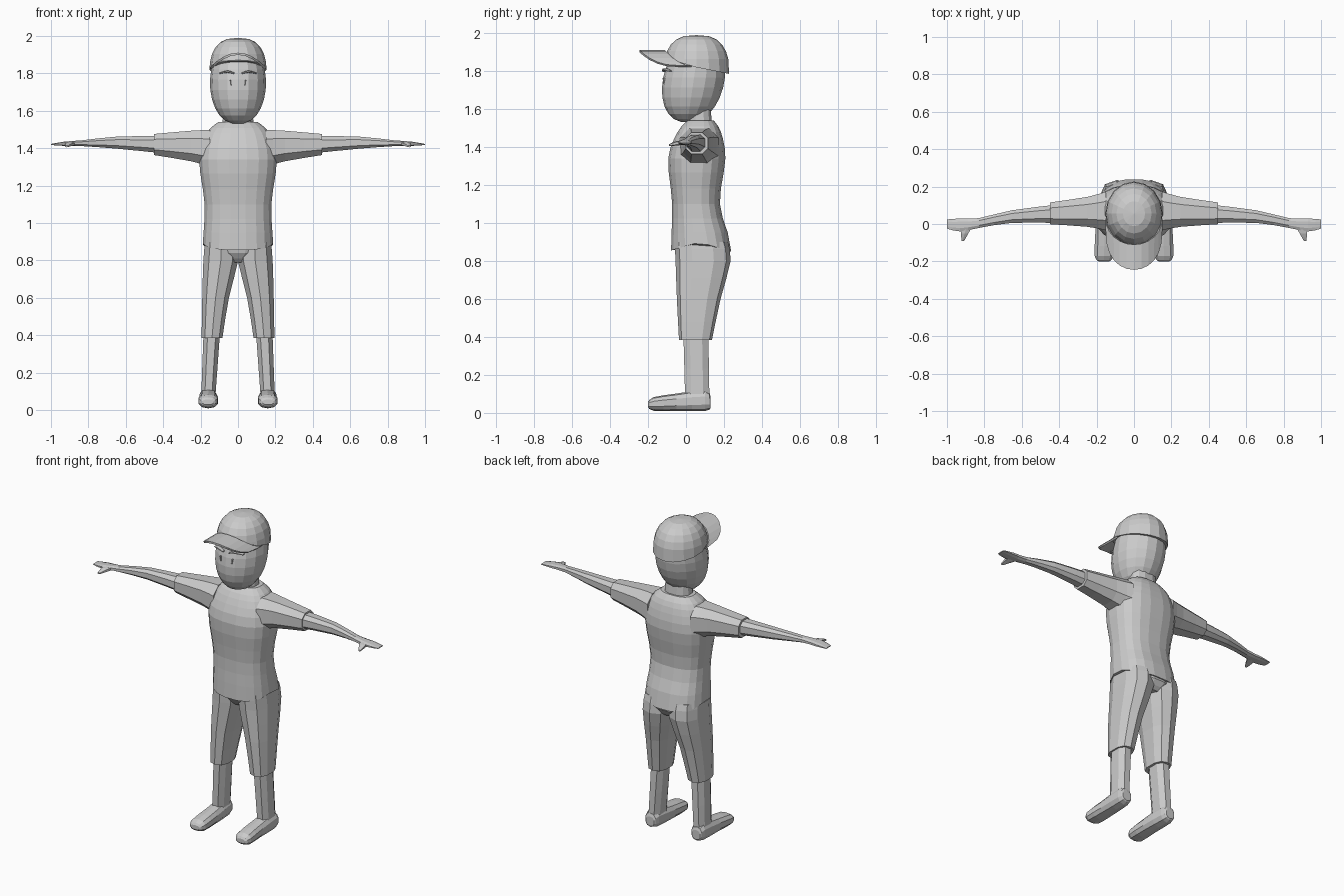
import bpy, bmesh
from math import sin, cos, pi, copysign
from mathutils import Vector

default_cube = bpy.data.objects.get("Cube")
if default_cube:
    bpy.data.objects.remove(default_cube)

grey = bpy.data.materials.new("plain grey")
grey.use_nodes = True
colour = (.6, .6, .6, 1)
grey.diffuse_color = colour
grey.node_tree.nodes["Principled BSDF"].inputs["Base Color"].default_value = colour


def finish(name, bm):
    """Turn the working mesh into a named, coloured object."""
    bmesh.ops.recalc_face_normals(bm, faces=bm.faces)
    mesh = bpy.data.meshes.new(name)
    bm.to_mesh(mesh)
    bm.free()
    mesh.materials.append(grey)
    obj = bpy.data.objects.new(name, mesh)
    bpy.context.collection.objects.link(obj)
    return obj


def skin(bm, rows, closed=True):
    """Join neighbouring rows of vertices with quads."""
    for near, far in zip(rows, rows[1:]):
        count = len(near)
        for k in range(count if closed else count - 1):
            following = (k + 1) % count
            bm.faces.new((near[k], near[following], far[following], far[k]))


def section(at, across, depth, wide, deep):
    """One cross-section: position, centre and half sizes."""
    return Vector((at, across, depth, wide, deep))


def eased(keys, steps):
    """Fill in sections on a smooth curve between the given ones."""
    result = []
    for i in range(len(keys) - 1):
        start, end = keys[i], keys[i + 1]
        before = keys[max(i - 1, 0)]
        after = keys[min(i + 2, len(keys) - 1)]
        for step in range(steps):
            t = step / steps
            leave, arrive = (end - before) / 2, (after - start) / 2
            bend = leave * (1 - t) - arrive * t
            turn = (end - start) * (1 - t - t)
            result.append(start.lerp(end, t) + (bend - turn) * t * (1 - t))
    return result + [keys[-1]]


def rounded(value, power):
    return copysign(abs(value) ** power, value)


def loft(name, axis, keys, sides=8, steps=2, side=1, rule=None):
    """Skin rounded-square sections along an axis."""
    bm = bmesh.new()
    rows = []
    for at, across, depth, wide, deep in eased(keys, steps):
        row = []
        for k in range(sides):
            angle = 2 * pi * (k + .5) / sides
            a = across + wide * rounded(cos(angle), .8)
            b = depth + deep * rounded(sin(angle), .8)
            x, y, z = {"x": (at, a, b), "y": (a, at, b), "z": (a, b, at)}[axis]
            if rule:
                z += rule(y, z)
            row.append(bm.verts.new((x * side, y, z)))
        rows.append(row)
    skin(bm, rows)
    bm.faces.new(rows[0])
    bm.faces.new(rows[-1])
    return finish(name, bm)


def dome(name, centre, size, lowest, fullness, rule, rings=8, sides=16):
    """A full or partial ball whose sides bulge by the fullness power."""
    bm = bmesh.new()
    rows = []
    for i in range(rings):
        angle = lowest + (pi / 2 - lowest) * i / rings
        spread = cos(angle) ** fullness
        row = []
        for k in range(sides):
            turn = 2 * pi * k / sides
            offset = Vector((cos(turn) * spread, sin(turn) * spread, sin(angle)))
            row.append(bm.verts.new(centre + rule(offset * size, i)))
        rows.append(row)
    skin(bm, rows)
    bm.faces.new(rows[0])
    top = bm.verts.new(centre + Vector((0, 0, size.z)))
    last = rows[-1]
    for k in range(sides):
        bm.faces.new((last[k], last[(k + 1) % sides], top))
    return finish(name, bm)


# Head, leaning towards the chin
def lean_head(point, ring):
    return point + Vector((0, point.z * .15, 0))


dome("head", Vector((0, .04, 1.75)), Vector((.15, .163, .22)),
     lowest=-pi * .45, fullness=.85, rule=lean_head, rings=12)
loft("neck", "z", [section(at=1.45, across=0, depth=.075, wide=.09, deep=.07),
                   section(at=1.62, across=0, depth=.07, wide=.08, deep=.06)], sides=12)


# Cap crown, its rim rising towards the brim
def tilt_rim(point, ring):
    if ring == 0:
        point.z -= point.y * (.3 if point.y < 0 else .2)
    return point


dome("cap_crown", Vector((0, .055, 1.82)), Vector((.153, .172, .17)),
     lowest=0, fullness=.7, rule=tilt_rim, rings=6)

# Cap brim: an arched sheet from the crown to a rounded tip
bm = bmesh.new()
rows = []
for v in range(4):
    row = []
    for k in range(13):
        angle = pi * (k / 12 - .5)
        front = max(cos(angle), 0)
        inner = Vector((0, .03 - .14 * front, 0))
        outer = Vector((0, -.02 - .225 * front ** .75, 0))
        arch = Vector((.148 * sin(angle), 0, 1.905 - .08 * sin(angle) ** 2))
        row.append(bm.verts.new(arch + inner.lerp(outer, v / 3)))
    rows.append(row)
skin(bm, rows, closed=False)
thickness = finish("cap_brim", bm).modifiers.new("thickness", "SOLIDIFY")
thickness.thickness = .012
thickness.offset = 0


# Shirt body, its hem dipping at front and back
def dip_hem(y, z):
    return -.3 * abs(y - .07) if z < .91 else 0


loft("shirt_body", "z", [
    section(at=.9, across=0, depth=.08, wide=.19, deep=.16),
    section(at=1.1, across=0, depth=.053, wide=.18, deep=.127),
    section(at=1.34, across=0, depth=.057, wide=.21, deep=.152),
    section(at=1.48, across=0, depth=.07, wide=.17, deep=.115),
    section(at=1.54, across=0, depth=.077, wide=.107, deep=.07),
], sides=20, steps=3, rule=dip_hem)

# Shorts seat joining the two legs
loft("shorts_seat", "z", [
    section(at=.79, across=0, depth=.09, wide=.06, deep=.1),
    section(at=.84, across=0, depth=.09, wide=.14, deep=.14),
    section(at=.93, across=0, depth=.075, wide=.17, deep=.14)], sides=16)

for label, side in (("left_", 1), ("right_", -1)):
    # Sleeve, bare arm with flat hand, and thumb
    loft(label + "sleeve", "x", [
        section(at=.15, across=.07, depth=1.4, wide=.11, deep=.105),
        section(at=.25, across=.065, depth=1.412, wide=.085, deep=.087),
        section(at=.45, across=.057, depth=1.42, wide=.062, deep=.06)], side=side)
    loft(label + "arm", "x", [
        section(at=.4, across=.055, depth=1.42, wide=.053, deep=.05),
        section(at=.65, across=.04, depth=1.43, wide=.036, deep=.034),
        section(at=.83, across=.005, depth=1.427, wide=.028, deep=.017),
        section(at=.93, across=-.005, depth=1.424, wide=.037, deep=.012),
        section(at=1, across=0, depth=1.42, wide=.026, deep=.003)], side=side)
    loft(label + "thumb", "y", [
        section(at=-.09, across=.915, depth=1.41, wide=.008, deep=.005),
        section(at=-.05, across=.905, depth=1.42, wide=.022, deep=.012),
        section(at=0, across=.89, depth=1.425, wide=.035, deep=.011)], sides=6, side=side)

    # Shorts leg, shin and foot
    loft(label + "shorts_leg", "z", [
        section(at=.385, across=.139, depth=.05, wide=.058, deep=.087),
        section(at=.6, across=.12, depth=.067, wide=.074, deep=.115),
        section(at=.8, across=.092, depth=.09, wide=.097, deep=.145),
        section(at=.9, across=.09, depth=.08, wide=.09, deep=.14)], sides=10, side=side)
    loft(label + "shin", "z", [
        section(at=.05, across=.16, depth=.06, wide=.04, deep=.068),
        section(at=.42, across=.14, depth=.052, wide=.047, deep=.07)], side=side)
    loft(label + "foot", "y", [
        section(at=.13, across=.162, depth=.055, wide=.03, deep=.03),
        section(at=.1, across=.161, depth=.065, wide=.045, deep=.055),
        section(at=-.05, across=.158, depth=.056, wide=.051, deep=.046),
        section(at=-.17, across=.16, depth=.047, wide=.053, deep=.036),
        section(at=-.2, across=.161, depth=.043, wide=.03, deep=.014)], sides=10, side=side)

    # Brow and small eye crease
    loft(label + "brow", "x", [
        section(at=.02, across=-.115, depth=1.8, wide=.012, deep=.004),
        section(at=.055, across=-.11, depth=1.81, wide=.014, deep=.006),
        section(at=.1, across=-.085, depth=1.8, wide=.012, deep=.003)], sides=6, side=side)
    loft(label + "eye", "z", [
        section(at=1.735, across=.038, depth=-.115, wide=.003, deep=.006),
        section(at=1.765, across=.042, depth=-.115, wide=.004, deep=.008)], sides=6, side=side)
